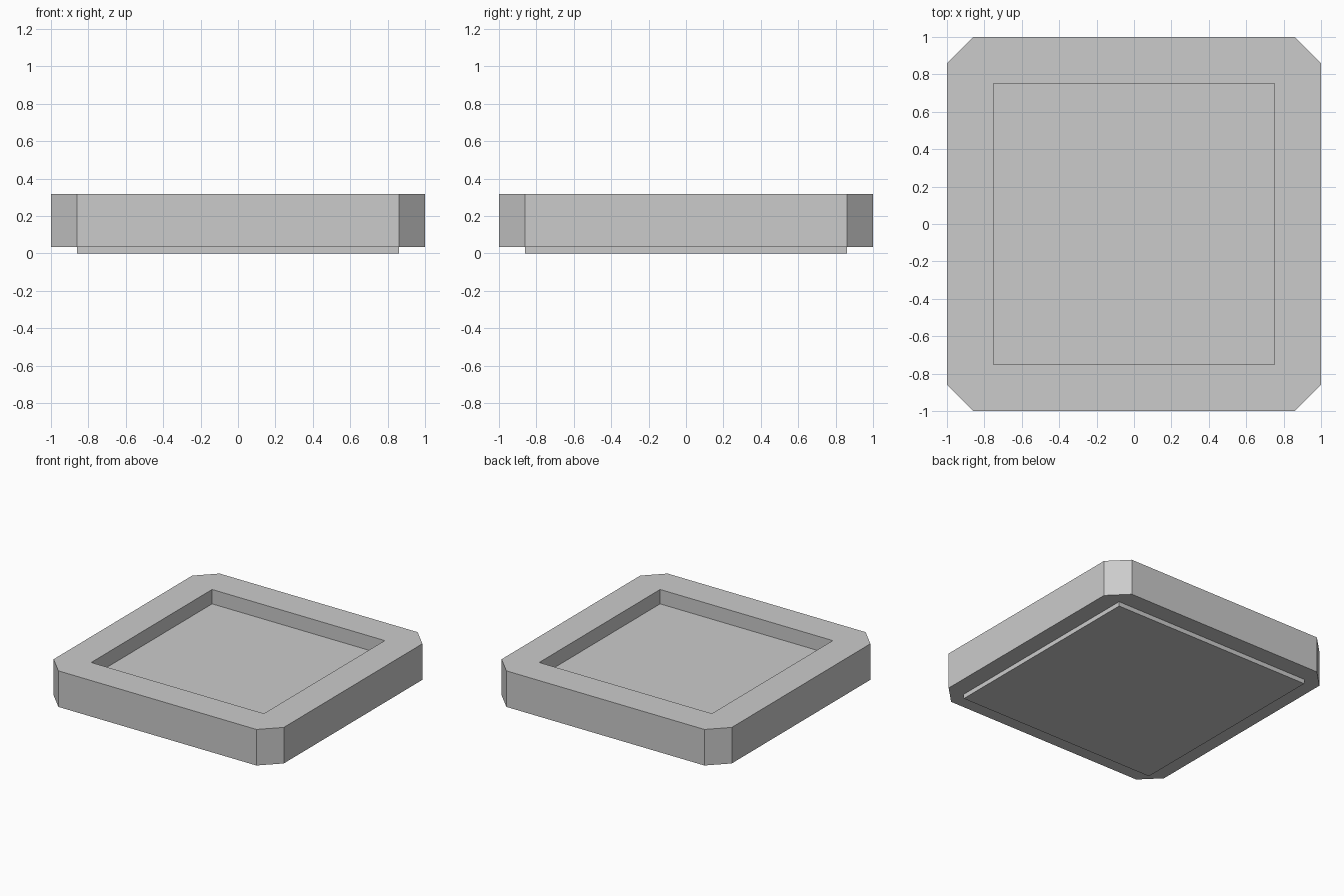
import bpy
import bmesh

old = bpy.data.objects.get("Cube")
if old:
    bpy.data.objects.remove(old, do_unlink=True)

HALF = 1.0          # half width of the tray
CUT = 0.14          # corner chamfer
RECESS = 0.75       # half width of the recess
BASE = 0.86         # half width of the foot plate
Z_BODY, Z_FLOOR, Z_TOP = 0.035, 0.205, 0.318

grey = bpy.data.materials.new("light_grey")
grey.use_nodes = True
colour = (0.6, 0.6, 0.6, 1.0)
grey.diffuse_color = colour
grey.node_tree.nodes["Principled BSDF"].inputs["Base Color"].default_value = colour


def square(h):
    return [(-h, -h), (h, -h), (h, h), (-h, h)]


def octagon(h, cut):
    k = h - cut
    return [(-k, -h), (k, -h), (h, -k), (h, k), (k, h), (-k, h), (-h, k), (-h, -k)]


def prism(name, outline, z0, z1):
    """Extrude a flat outline from z0 to z1."""
    bm = bmesh.new()
    face = bm.faces.new([bm.verts.new((x, y, z0)) for x, y in outline])
    extruded = bmesh.ops.extrude_face_region(bm, geom=[face], use_keep_orig=True)
    verts = [g for g in extruded["geom"] if isinstance(g, bmesh.types.BMVert)]
    bmesh.ops.translate(bm, verts=verts, vec=(0, 0, z1 - z0))
    bmesh.ops.recalc_face_normals(bm, faces=bm.faces)
    mesh = bpy.data.meshes.new(name)
    bm.to_mesh(mesh)
    bm.free()
    mesh.materials.append(grey)
    obj = bpy.data.objects.new(name, mesh)
    bpy.context.collection.objects.link(obj)
    return obj


# Tray body with chamfered corners, and the thin foot plate below it
tray = prism("tray_body", octagon(HALF, CUT), Z_BODY, Z_TOP)
prism("foot_plate", square(BASE), 0, Z_BODY)

# Square recess cut into the top
cutter = prism("recess_cutter", square(RECESS), Z_FLOOR, Z_TOP + 0.1)
cutter.hide_render = True
cutter.hide_viewport = True
cutter.display_type = 'WIRE'
recess = tray.modifiers.new("recess", 'BOOLEAN')
recess.operation = 'DIFFERENCE'
recess.solver = 'EXACT'
recess.object = cutter
